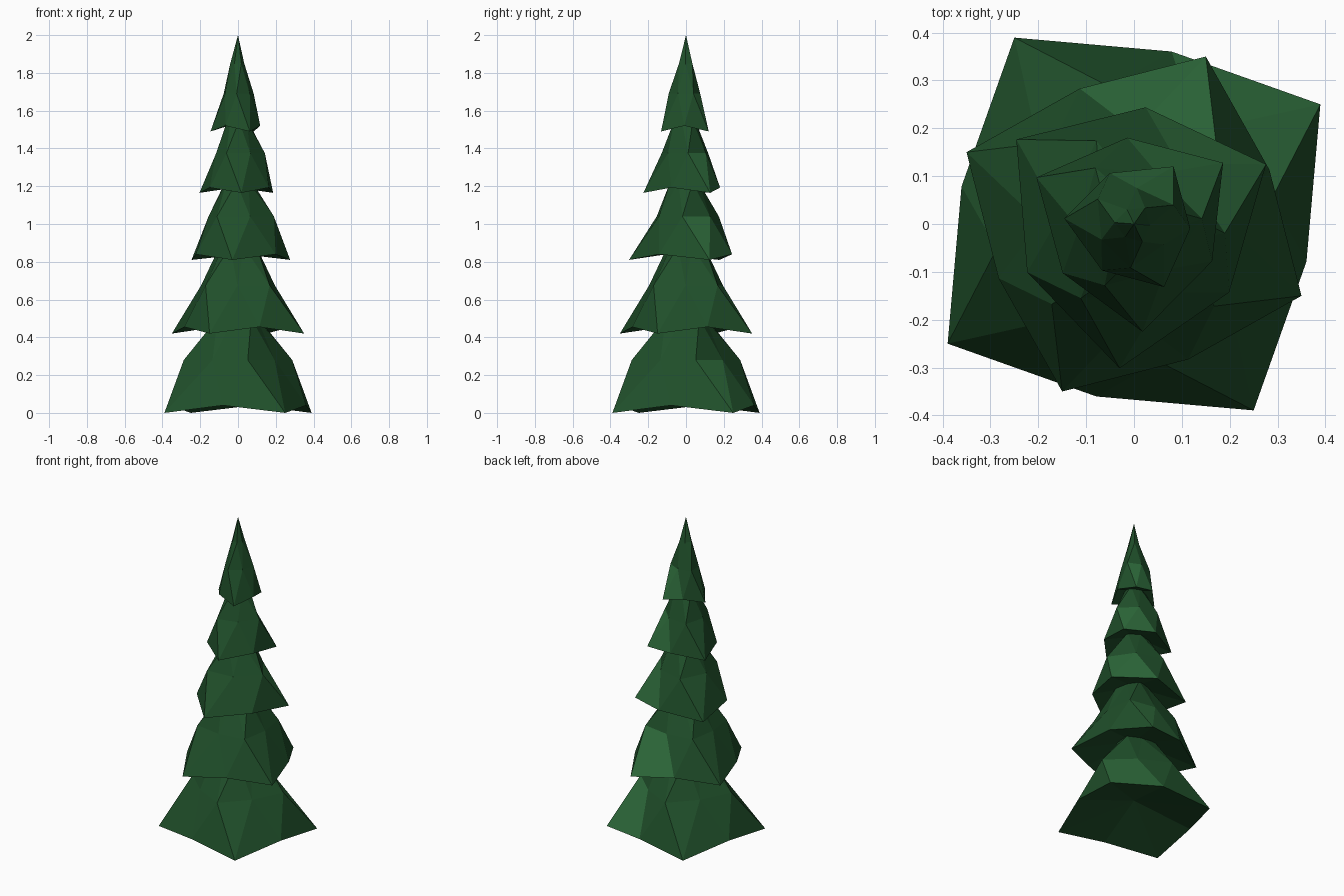
import bpy, bmesh, math

if "Cube" in bpy.data.objects:
    bpy.data.objects.remove(bpy.data.objects["Cube"])


def material(name, color):
    m = bpy.data.materials.new(name)
    m.diffuse_color = color
    m.use_nodes = True
    m.node_tree.nodes["Principled BSDF"].inputs["Base Color"].default_value = m.diffuse_color
    return m


dark = material("dark_needles", (0.014, 0.078, 0.023, 1))
light = material("light_needles", (0.028, 0.15, 0.045, 1))


def ring(bm, count, radii, start, heights):
    """Star ring: alternating radius and height, evenly spaced angles."""
    verts = []
    for i in range(count):
        a = math.radians(start + 360 / count * i)
        r = radii[i % 2]
        verts.append(bm.verts.new((r * math.cos(a), r * math.sin(a), heights[i % 2])))
    return verts


def tier(name, points, r_tip, r_notch, angle, z, lift, z_mid, z_neck, z_top):
    bm = bmesh.new()
    n = points * 2
    twist = 180 / n
    # rim, twisted shoulder, narrow neck and a slightly hollow underside
    rim = ring(bm, n, (r_tip, r_notch), angle, (z, z + lift))
    mid = ring(bm, n, (r_tip * 0.63, r_notch * 0.64), angle - twist, (z_mid, z_mid))
    neck = ring(bm, n, (r_tip * 0.28, r_notch * 0.28), angle, (z_neck, z_neck))
    top = bm.verts.new((0, 0, z_top))
    base = bm.verts.new((0, 0, z + lift + 0.2 * r_tip))
    for i in range(n):
        j = (i + 1) % n
        skirt = [bm.faces.new((rim[i], rim[j], mid[j])),
                 bm.faces.new((rim[i], mid[j], mid[i]))]
        for f in skirt:
            f.material_index = 1 if i == 0 else 0   # one lighter facet per tier
        for f in ((mid[i], mid[j], neck[i]), (mid[j], neck[j], neck[i]),
                  (neck[i], neck[j], top), (rim[j], rim[i], base)):
            bm.faces.new(f)
    bmesh.ops.recalc_face_normals(bm, faces=bm.faces)
    mesh = bpy.data.meshes.new(name)
    bm.to_mesh(mesh)
    bm.free()
    mesh.materials.append(dark)
    mesh.materials.append(light)
    bpy.context.collection.objects.link(bpy.data.objects.new(name, mesh))


# branch tiers from the ground up
tier("branch_tier_1", 4, 0.463, 0.369, 32.7, 0.00, 0.04, 0.28, 0.50, 0.70)
tier("branch_tier_2", 4, 0.381, 0.305, 66.8, 0.42, 0.035, 0.675, 0.88, 1.07)
tier("branch_tier_3", 3, 0.303, 0.245, 24.3, 0.81, 0.03, 1.04, 1.22, 1.39)
tier("branch_tier_4", 3, 0.226, 0.181, 34.5, 1.165, 0.028, 1.375, 1.545, 1.70)
tier("treetop", 3, 0.146, 0.118, 55.5, 1.49, 0.03, 1.69, 1.85, 2.00)
